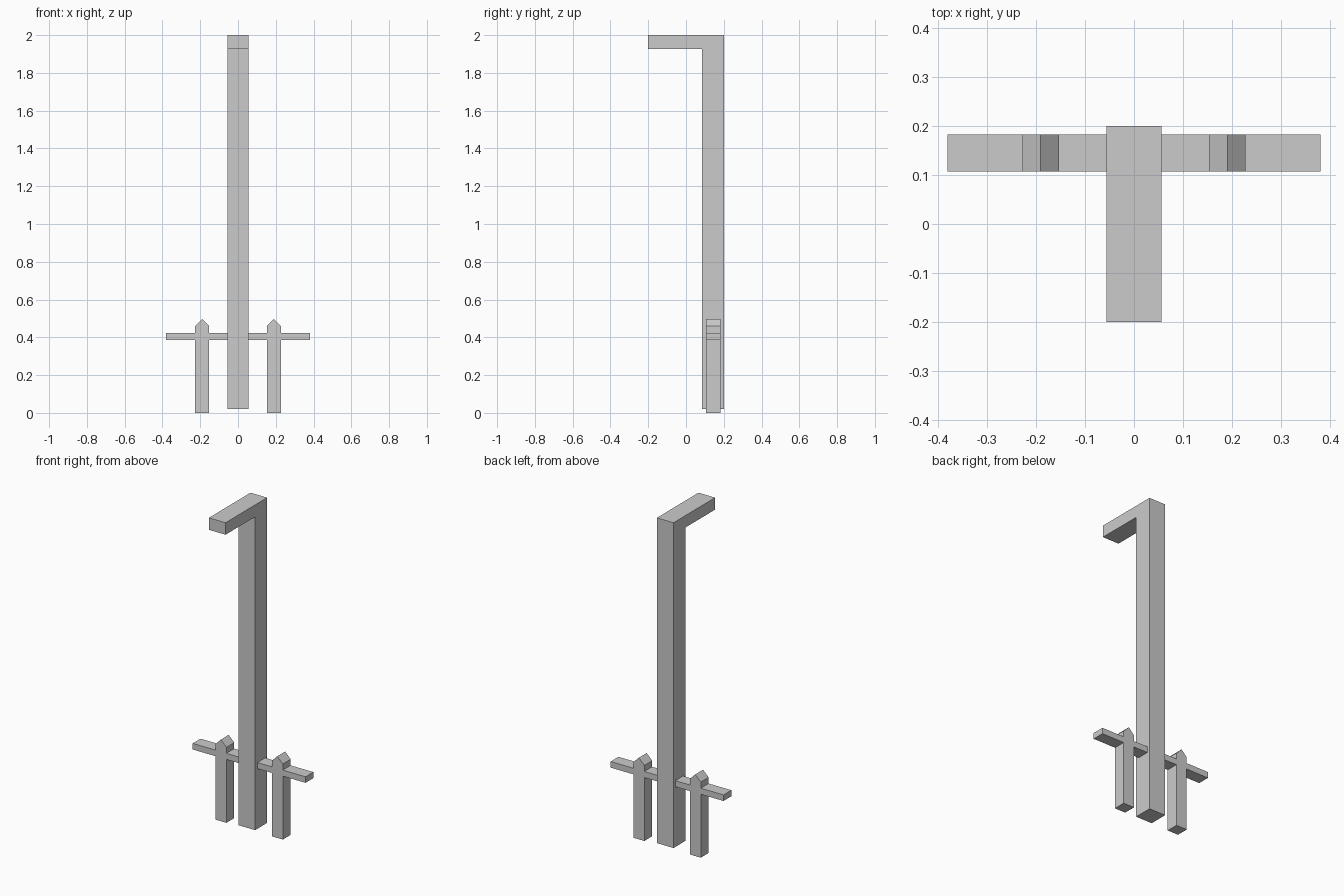
import bpy, bmesh

if "Cube" in bpy.data.objects:
    bpy.data.objects.remove(bpy.data.objects["Cube"])


def extrude_profile(name, points, axis, start, end):
    """Extrude a closed 2D outline (u, z) along the x or y axis."""
    bm = bmesh.new()
    if axis == "x":
        verts = [bm.verts.new((start, u, z)) for u, z in points]
        step = (end - start, 0, 0)
    else:
        verts = [bm.verts.new((u, start, z)) for u, z in points]
        step = (0, end - start, 0)
    face = bm.faces.new(verts)
    result = bmesh.ops.extrude_face_region(bm, geom=[face], use_keep_orig=True)
    moved = [g for g in result["geom"] if isinstance(g, bmesh.types.BMVert)]
    bmesh.ops.translate(bm, verts=moved, vec=step)
    bmesh.ops.recalc_face_normals(bm, faces=bm.faces[:])
    mesh = bpy.data.meshes.new(name)
    bm.to_mesh(mesh)
    bm.free()
    obj = bpy.data.objects.new(name, mesh)
    bpy.context.collection.objects.link(obj)
    return obj


# Tall post with the overhanging arm, one L-shaped profile
extrude_profile("post_with_arm",
                [(0.2, 0.02), (0.2, 2.0), (-0.2, 2.0), (-0.2, 1.927),
                 (0.085, 1.927), (0.085, 0.02)],
                "x", -0.056, 0.056)

# Fence sections: pointed picket crossed by a rail that runs into the post
half_picket, half_rail = 0.037, 0.19
right_side = [(half_picket, 0.0), (half_picket, 0.386), (half_rail, 0.386),
              (half_rail, 0.423), (half_picket, 0.423), (half_picket, 0.46)]
outline = (right_side + [(0.0, 0.497)]
           + [(-x, z) for x, z in reversed(right_side)])
for side, centre in (("left", -0.19), ("right", 0.19)):
    extrude_profile(f"{side}_fence_section",
                    [(x + centre, z) for x, z in outline],
                    "y", 0.107, 0.182)
